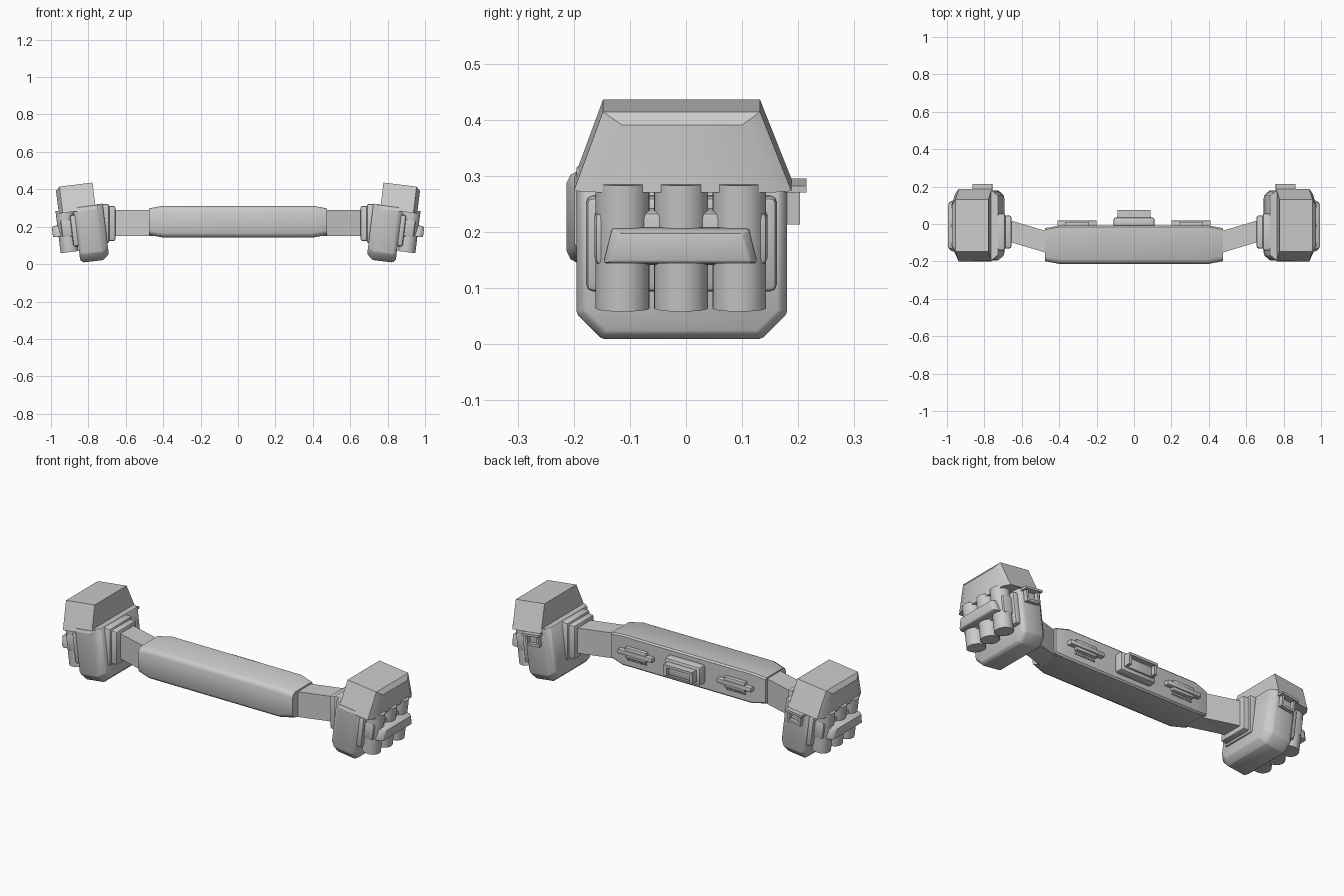
import bpy, bmesh, math
from mathutils import Matrix, Vector

cube = bpy.data.objects.get("Cube")
if cube:
    bpy.data.objects.remove(cube, do_unlink=True)

grey = bpy.data.materials.new("plain grey")
grey.use_nodes = True
GREY = (0.6, 0.6, 0.6, 1)
grey.diffuse_color = GREY
grey.node_tree.nodes["Principled BSDF"].inputs["Base Color"].default_value = GREY

# Local frame of the right-hand case: origin at its middle, leaning outward
LEAN = Matrix.Translation((0.83, 0, 0.22)) @ Matrix.Rotation(math.radians(7), 4, "Y")
FLAT = Matrix.Identity(4)


def finish(name, bm, frame=FLAT, side=1, bevel=0, segments=2):
    bm.transform(frame)
    if side < 0:
        bm.transform(Matrix.Scale(-1, 4, (1, 0, 0)))
    bmesh.ops.recalc_face_normals(bm, faces=bm.faces)
    if bevel:
        bmesh.ops.bevel(bm, geom=bm.edges[:], offset=bevel, segments=segments,
                        affect="EDGES", profile=0.5, clamp_overlap=True)
    mesh = bpy.data.meshes.new(name)
    bm.to_mesh(mesh)
    bm.free()
    mesh.materials.append(grey)
    ob = bpy.data.objects.new(name, mesh)
    bpy.context.collection.objects.link(ob)
    bpy.ops.object.select_all(action="DESELECT")
    ob.select_set(True)
    bpy.context.view_layer.objects.active = ob
    bpy.ops.object.shade_smooth_by_angle(angle=math.radians(35))
    return ob


def loft(name, rings, **kw):
    """Skin between closed rings that all have the same point count."""
    bm = bmesh.new()
    loops = [[bm.verts.new(p) for p in ring] for ring in rings]
    count = len(loops[0])
    for a, b in zip(loops, loops[1:]):
        for i in range(count):
            j = (i + 1) % count
            bm.faces.new((a[i], a[j], b[j], b[i]))
    bm.faces.new(loops[0])
    bm.faces.new(loops[-1])
    return finish(name, bm, **kw)


def box(name, x, y, z, **kw):
    rings = [[(u, y[0], z[0]), (u, y[1], z[0]), (u, y[1], z[1]), (u, y[0], z[1])] for u in x]
    return loft(name, rings, **kw)


def cylinder(name, centre, radius, height, **kw):
    bm = bmesh.new()
    bmesh.ops.create_cone(bm, cap_ends=True, segments=28, radius1=radius, radius2=radius,
                          depth=height, matrix=Matrix.Translation(centre))
    return finish(name, bm, **kw)


# Long padded front section, narrowing at both ends
def pad_ring(x, inset):
    f, b, lo, hi = -0.213 + inset, -0.008 - inset, 0.142 + inset, 0.312 - inset
    return [(x, f, lo + 0.025), (x, f + 0.007, lo + 0.010), (x, f + 0.025, lo), (x, b - 0.008, lo),
            (x, b, lo + 0.008), (x, b, hi - 0.008), (x, b - 0.008, hi), (x, f + 0.025, hi),
            (x, f + 0.007, hi - 0.010), (x, f, hi - 0.025)]


loft("front_pad", [pad_ring(x, i) for x, i in
                   ((-0.475, 0.014), (-0.40, 0), (0.40, 0), (0.475, 0.014))])

# Central catch on the back of the pad
box("catch_base", (-0.11, 0.11), (-0.02, 0.035), (0.175, 0.28), bevel=0.012)
box("catch_block", (-0.09, 0.09), (0.02, 0.045), (0.195, 0.26), bevel=0.006)
box("catch_top_plate", (-0.088, 0.088), (0.03, 0.074), (0.248, 0.262))
for s in (1, -1):
    box("catch_cheek", (0.072, 0.088), (0.03, 0.07), (0.2, 0.25), side=s)

for s in (1, -1):
    # Flat clip with a row of teeth on the back of the pad
    box("clip_plate", (0.24, 0.37), (-0.02, 0.012), (0.2, 0.258), side=s, bevel=0.004)
    box("clip_rail", (0.2, 0.41), (-0.02, 0.018), (0.216, 0.24), side=s, bevel=0.003)
    for i in range(8):
        x = 0.245 + i * 0.016
        box("clip_tooth", (x, x + 0.008), (-0.02, -0.002), (0.182, 0.19), side=s)

    # Angled strap to the case
    loft("strap", [[(x, y - 0.058, 0.15), (x, y + 0.058, 0.15), (x, y + 0.058, 0.29),
                    (x, y - 0.058, 0.29)] for x, y in ((0.455, -0.10), (0.69, -0.03))], side=s)

    # Stepped socket where the strap meets the case
    box("socket", (0.655, 0.74), (-0.13, 0.045), (0.124, 0.31), side=s, bevel=0.01)
    box("socket_flange", (0.688, 0.75), (-0.142, 0.057), (0.112, 0.322), side=s, bevel=0.012)

    # Case body: outline cut at the bottom corners, inner side narrowed
    def case_ring(u, i):
        return [(u, -0.195 + i, 0.09), (u, -0.195 + i, -0.165 + i / 2), (u, -0.15 + i / 2, -0.21 + i),
                (u, 0.135 - i / 2, -0.21 + i), (u, 0.18 - i, -0.165 + i / 2), (u, 0.18 - i, 0.09)]
    loft("case_body", [case_ring(u, i) for u, i in
                       ((-0.118, 0.028), (-0.085, 0), (0.02, 0), (0.038, 0.014))],
         frame=LEAN, side=s, bevel=0.004, segments=1)

    # Tapered lid with a chamfered outer face
    def lid_ring(u, y0, y1, t0, t1, top):
        return [(u, y0, 0.066), (u, y1, 0.066), (u, t1, top), (u, t0, top)]
    loft("case_lid", [lid_ring(-0.078, -0.2, 0.188, -0.148, 0.132, 0.208),
                      lid_ring(0.1, -0.2, 0.188, -0.148, 0.132, 0.208),
                      lid_ring(0.121, -0.155, 0.157, -0.114, 0.1, 0.187)], frame=LEAN, side=s)

    # Outer panel with three canisters, band and grip bar
    box("outer_panel", (0.02, 0.065), (-0.178, 0.162), (-0.12, 0.05), frame=LEAN, side=s, bevel=0.012)
    for y in (-0.113, -0.009, 0.095):
        cylinder("canister", (0.089, y, -0.033), 0.048, 0.226, frame=LEAN, side=s)
    box("canister_band", (0.04, 0.118), (-0.163, 0.145), (-0.066, 0.03), frame=LEAN, side=s, bevel=0.012)
    loft("grip_bar", [[(u, -0.147 + i, -0.058 + i / 3), (u, 0.127 - i, -0.058 + i / 3),
                       (u, 0.112 - i, 0.003 - i / 3), (u, -0.132 + i, 0.003 - i / 3)]
                      for u, i in ((0.115, 0), (0.15, 0), (0.167, 0.012))],
         frame=LEAN, side=s, bevel=0.004)

    # Small open bracket on the back of the case
    box("bracket_top", (-0.08, 0.025), (0.165, 0.215), (0.054, 0.066), frame=LEAN, side=s)
    box("bracket_bottom", (-0.068, 0.013), (0.165, 0.2), (-0.005, 0.008), frame=LEAN, side=s)
    for u in (-0.068, 0.001):
        box("bracket_side", (u, u + 0.012), (0.165, 0.203), (-0.005, 0.056), frame=LEAN, side=s)
